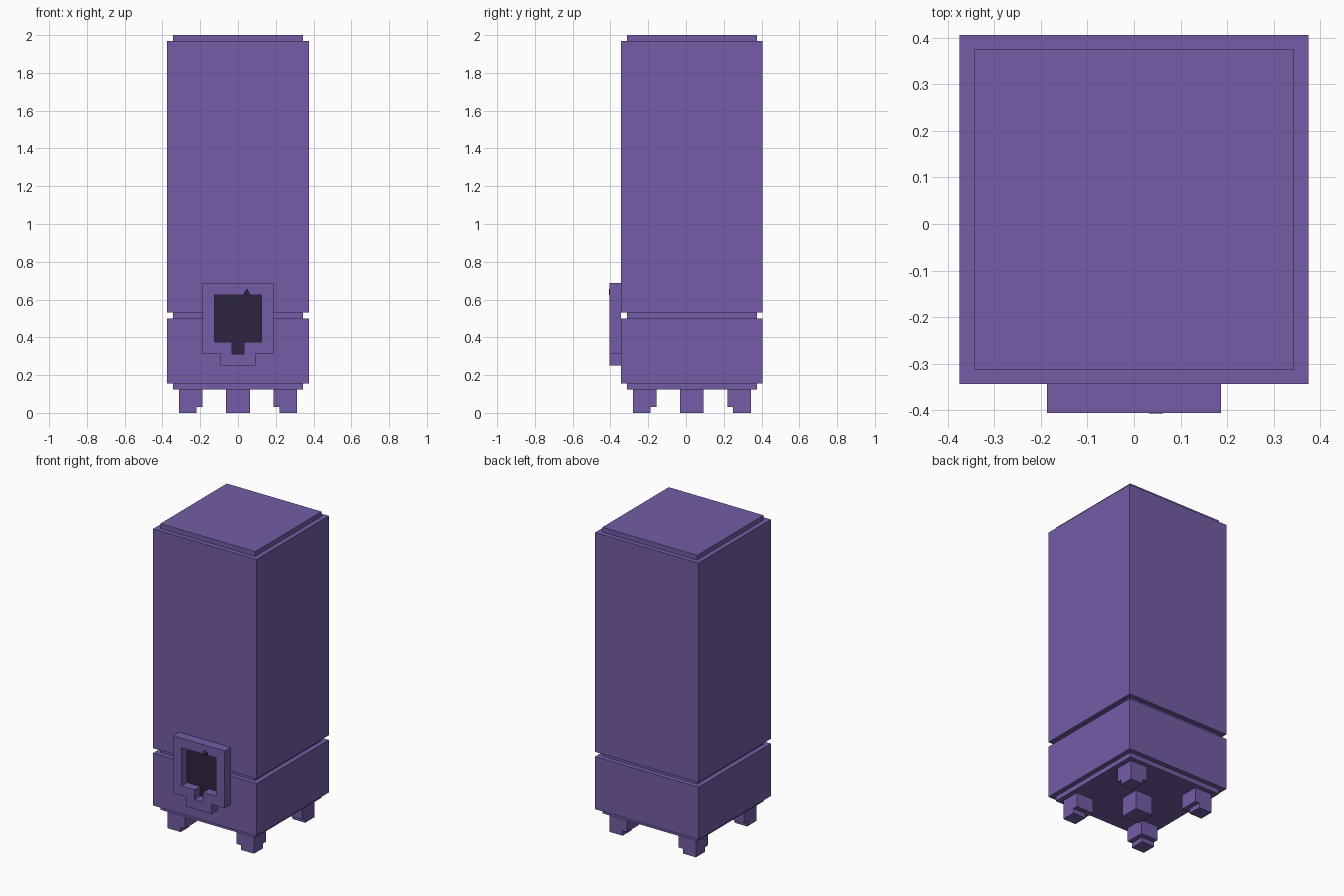
import bpy, bmesh

if "Cube" in bpy.data.objects:
    bpy.data.objects.remove(bpy.data.objects["Cube"])

U = 1 / 32          # grid unit of the blocky design
CY = U              # the cabinet sits one unit behind centre


def material(name, rgb):
    m = bpy.data.materials.new(name)
    m.diffuse_color = (*rgb, 1)
    m.use_nodes = True
    m.node_tree.nodes["Principled BSDF"].inputs["Base Color"].default_value = m.diffuse_color
    return m


PURPLE = material("purple", (0.174, 0.107, 0.381))
DARK = material("dark_purple", (0.026, 0.017, 0.053))


def finish(bm, name, mat):
    bmesh.ops.recalc_face_normals(bm, faces=bm.faces[:])
    me = bpy.data.meshes.new(name)
    bm.to_mesh(me)
    bm.free()
    me.materials.append(mat)
    ob = bpy.data.objects.new(name, me)
    bpy.context.collection.objects.link(ob)
    return ob


def stack(name, rings, mat=PURPLE):
    """Solid through rectangular rings (x0, x1, y0, y1, z)."""
    bm = bmesh.new()
    loops = [[bm.verts.new(p) for p in ((a, c, z), (b, c, z), (b, d, z), (a, d, z))]
             for a, b, c, d, z in rings]
    for lo, hi in zip(loops, loops[1:]):
        for i in range(4):
            j = (i + 1) % 4
            bm.faces.new((lo[i], lo[j], hi[j], hi[i]))
    bm.faces.new(loops[0])
    bm.faces.new(loops[-1])
    return finish(bm, name, mat)


def box(name, x0, x1, y0, y1, z0, z1, mat=PURPLE):
    return stack(name, [(x0, x1, y0, y1, z0), (x0, x1, y0, y1, z1)], mat)


# Cabinet: plinth, lower body, groove, upper body and raised lid
W, N = 12 * U, 11 * U
steps = [(N, 4), (N, 5), (W, 5), (W, 16), (N, 16), (N, 17),
         (W, 17), (W, 63), (N, 63), (N, 64)]
stack("cabinet", [(-h, h, CY - h, CY + h, z * U) for h, z in steps])

# Corner feet, each with a smaller pad at its outer corner
for sx, side in ((-1, "left"), (1, "right")):
    for sy, end in ((-1, "front"), (1, "back")):
        def span(s, inner, c=0.0):
            return sorted((c + s * inner * U, c + s * 10 * U))
        top = (*span(sx, 6), *span(sy, 6, CY))
        pad = (*span(sx, 7), *span(sy, 7, CY))
        stack(f"{end}_{side}_foot",
              [(*pad, 0), (*pad, U), (*top, U), (*top, 4 * U)])

# Centre foot
box("centre_foot", -2 * U, 2 * U, CY - 2 * U, CY + 2 * U, 0, 4 * U)

# Hatch frame: stepped outline with a keyed opening, extruded forward
outer = [(6, 22), (6, 10), (3, 10), (3, 8)]
inner = [(4, 20), (4, 12), (1, 12), (1, 10)]
YF, YB = -13 * U, -11 * U
bm = bmesh.new()
edges = []
for half in (outer, inner):
    pts = half + [(-x, z) for x, z in reversed(half)]
    vs = [bm.verts.new((x * U, YF, z * U)) for x, z in pts]
    edges += [bm.edges.new((vs[i], vs[(i + 1) % len(vs)])) for i in range(len(vs))]
bmesh.ops.triangle_fill(bm, edges=edges, use_beauty=True, normal=(0, -1, 0))
ext = bmesh.ops.extrude_face_region(bm, geom=bm.faces[:], use_keep_orig=True)
moved = [g for g in ext["geom"] if isinstance(g, bmesh.types.BMVert)]
bmesh.ops.translate(bm, verts=moved, vec=(0, YB - YF, 0))
bmesh.ops.dissolve_limit(bm, angle_limit=0.01, verts=bm.verts[:], edges=bm.edges[:])
finish(bm, "hatch_frame", PURPLE)

# Dark panel inside the opening and its lower slot
box("hatch_panel", -4 * U, 4 * U, YB - 0.004, YB, 12 * U, 20 * U, DARK)
box("hatch_slot", -U, U, YB - 0.004, YB, 10 * U, 12 * U, DARK)

# Tiny dark mark above the opening
box("hatch_mark", 0.032, 0.062, YF - 0.001, YF, 0.625, 0.645, DARK)
box("hatch_mark_tip", 0.042, 0.053, YF - 0.001, YF, 0.645, 0.657, DARK)
